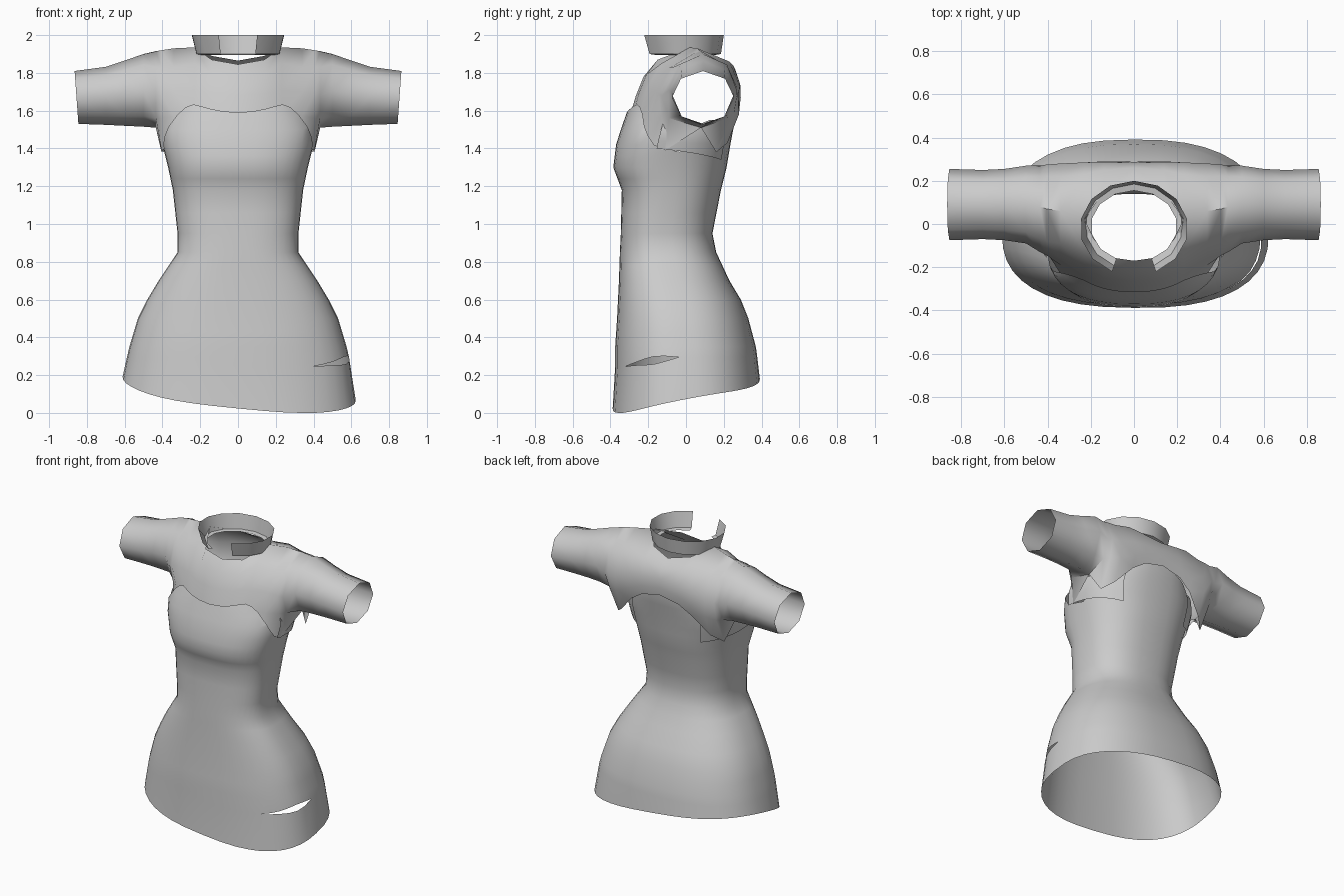
import bpy, bmesh, math

if "Cube" in bpy.data.objects:
    bpy.data.objects.remove(bpy.data.objects["Cube"])

grey = bpy.data.materials.new("cloth_grey")
grey.diffuse_color = (0.6, 0.6, 0.6, 1)
grey.use_nodes = True
grey.node_tree.nodes["Principled BSDF"].inputs["Base Color"].default_value = grey.diffuse_color


def make(name, verts, faces, angle=50):
    me = bpy.data.meshes.new(name)
    me.from_pydata(verts, [], faces)
    bm = bmesh.new()
    bm.from_mesh(me)
    bmesh.ops.remove_doubles(bm, verts=bm.verts, dist=0.0005)
    bmesh.ops.recalc_face_normals(bm, faces=bm.faces)
    bm.to_mesh(me)
    bm.free()
    ob = bpy.data.objects.new(name, me)
    bpy.context.collection.objects.link(ob)
    me.materials.append(grey)
    bpy.context.view_layer.objects.active = ob
    ob.select_set(True)
    bpy.ops.object.shade_smooth_by_angle(angle=math.radians(angle))
    ob.select_set(False)
    return ob


def grid(rows, closed=False, skip=lambda r, c: False):
    """Bridge equal-length rows of points with quads."""
    n = len(rows[0])
    faces = []
    for r in range(len(rows) - 1):
        for c in range(n if closed else n - 1):
            if not skip(r, c):
                d = (c + 1) % n
                faces.append((r * n + c, r * n + d, (r + 1) * n + d, (r + 1) * n + c))
    return [p for row in rows for p in row], faces


def lerp(table, t):
    """Piecewise linear lookup, first column is the key."""
    if t <= table[0][0]:
        return table[0][1:]
    for a, b in zip(table, table[1:]):
        if t <= b[0]:
            k = (t - a[0]) / (b[0] - a[0])
            return [p + (q - p) * k for p, q in zip(a[1:], b[1:])]
    return table[-1][1:]


# Torso outline: height, half width, front y, back y
BODY = [(0.0, .63, -.39, .40), (.2, .61, -.375, .39), (.35, .575, -.375, .37),
        (.5, .53, -.365, .33), (.6, .48, -.36, .29), (.7, .42, -.355, .23),
        (.85, .32, -.35, .16), (.95, .32, -.345, .14), (1.18, .345, -.34, .185),
        (1.3, .37, -.385, .215), (1.42, .40, -.37, .235), (1.5, .41, -.345, .25),
        (1.6, .37, -.31, .27), (1.67, .35, -.28, .275)]


def sgn_pow(v, p):
    return math.copysign(abs(v) ** p, v)


def body_point(phi, z, grow=0.0):
    """Point on the torso; phi is degrees from the front, towards +x."""
    w, f, b = lerp(BODY, z)
    s, c = math.sin(math.radians(phi)), math.cos(math.radians(phi))
    mid = (f + b) / 2 - .04
    depth = (mid - f if c > 0 else b - mid) + grow
    return ((w + grow) * sgn_pow(s, .8), mid - depth * sgn_pow(c, .8), z)


# Dress: slanted hem, sweetheart neckline, narrow slit near the right hip
NECK = [(0, 1.59), (12, 1.60), (35, 1.635), (50, 1.61), (65, 1.5), (80, 1.42),
        (100, 1.38), (130, 1.5), (150, 1.6), (180, 1.66)]
GAP = {45: .004, 54: .009, 63: .016, 72: .02, 81: .014}
LEVELS = [0, "low", "high", .35, .43, .5, .6, .7, .78, .85, .95, 1.06, 1.18, 1.24, 1.3,
          1.36, 1.42, 1.5, 1.56, 1.6, 1.67]
COLS = 40
rows = []
for level in LEVELS:
    row = []
    for i in range(COLS):
        phi = i * 360 / COLS
        x, y, _ = body_point(phi, .1)
        hem = max(0, .10 - .1 * x + .2 * y + .035 * (x / .62) ** 4)
        top = lerp(NECK, min(phi, 360 - phi))[0]
        if isinstance(level, str):
            g = GAP.get(round(phi), 0)
            z = .245 + .05 * min(max((phi - 36) / 54, 0), 1) + (g if level == "high" else -g)
        else:
            z = min(max(level, hem), top)
        row.append(body_point(phi, z))
    rows.append(row)
make("dress", *grid(rows, True, lambda r, c: r == 1 and 4 <= c < 10))

# Shirt: cross-sections along x, front edge (bottom to top) then back edge
TORSO = [
    (0, [(-.33, 1.45), (-.295, 1.58), (-.265, 1.68), (-.225, 1.78), (-.17, 1.845)],
        [(.285, 1.64), (.288, 1.69), (.283, 1.75), (.26, 1.82), (.2, 1.865)]),
    (.14, [(-.32, 1.45), (-.28, 1.58), (-.25, 1.69), (-.21, 1.79), (-.15, 1.87)],
          [(.28, 1.61), (.29, 1.67), (.287, 1.74), (.25, 1.84), (.15, 1.89)]),
    (.23, [(-.28, 1.45), (-.24, 1.58), (-.21, 1.71), (-.13, 1.85), (.02, 1.935)],
          [(.265, 1.55), (.285, 1.63), (.285, 1.73), (.23, 1.86), (.02, 1.935)]),
    (.34, [(-.23, 1.42), (-.19, 1.57), (-.16, 1.70), (-.09, 1.83), (.06, 1.93)],
          [(.22, 1.43), (.28, 1.58), (.28, 1.70), (.22, 1.84), (.06, 1.93)]),
    (.405, [(-.11, 1.39), (-.13, 1.56), (-.145, 1.69), (-.08, 1.83), (.07, 1.92)],
           [(.16, 1.38), (.25, 1.56), (.275, 1.69), (.22, 1.835), (.07, 1.92)]),
    (.435, [(.08, 1.51), (-.09, 1.56), (-.13, 1.68), (-.07, 1.83), (.08, 1.915)],
           [(.08, 1.51), (.22, 1.56), (.27, 1.68), (.22, 1.83), (.08, 1.915)])]
# Sleeve rings: x, half depth, bottom z, top z
SLEEVE = [(.5, .18, 1.515, 1.90), (.6, .165, 1.52, 1.865), (.7, .16, 1.525, 1.832),
          (.855, .165, 1.53, 1.81)]


def shirt_strips(side):
    """Front and back strips of one half of the shirt."""
    for j, s in enumerate((-1, 1)):
        strip = [[(side * sec[0], y, z) for y, z in sec[1 + j]] for sec in TORSO]
        for x, ry, lo, hi in SLEEVE:
            ring = []
            for k in range(5):
                a = k * math.pi / 4
                lean = -.01 * math.cos(a) if x > .8 else 0
                ring.append((side * (x + lean), .09 + s * ry * math.sin(a),
                             (lo + hi) / 2 - (hi - lo) / 2 * math.cos(a)))
            strip.append(ring)
        yield strip


verts, faces = [], []
for side in (-1, 1):
    for strip in shirt_strips(side):
        v, f = grid(strip)
        faces += [tuple(i + len(verts) for i in q) for q in f]
        verts += v
make("shirt_with_sleeves", verts, faces, 60)

# Side panels of the shirt hanging below the armpits
for side, name in ((1, "right"), (-1, "left")):
    panel = []
    for k in range(4):
        panel.append([])
        for phi in range(84, 148, 9):
            low = 1.40 - .06 * (phi - 84) / 63
            high = 1.53 + .02 * (phi > 115)
            panel[-1].append(body_point(side * phi, low + (high - low) * k / 3, .012))
    make(name + "_side_panel", *grid(panel))

# Collar: flared band, open at the front
collar = []
for z, rx, f, b in ((1.895, .20, -.175, .155), (1.9, .225, -.21, .185), (2.0, .25, -.24, .20)):
    collar.append([(rx * math.sin(a), (f + b) / 2 - (b - f) / 2 * math.cos(a), z)
                   for a in (math.radians(24 + i * 26) for i in range(13))])
make("collar", *grid(collar), 40)
